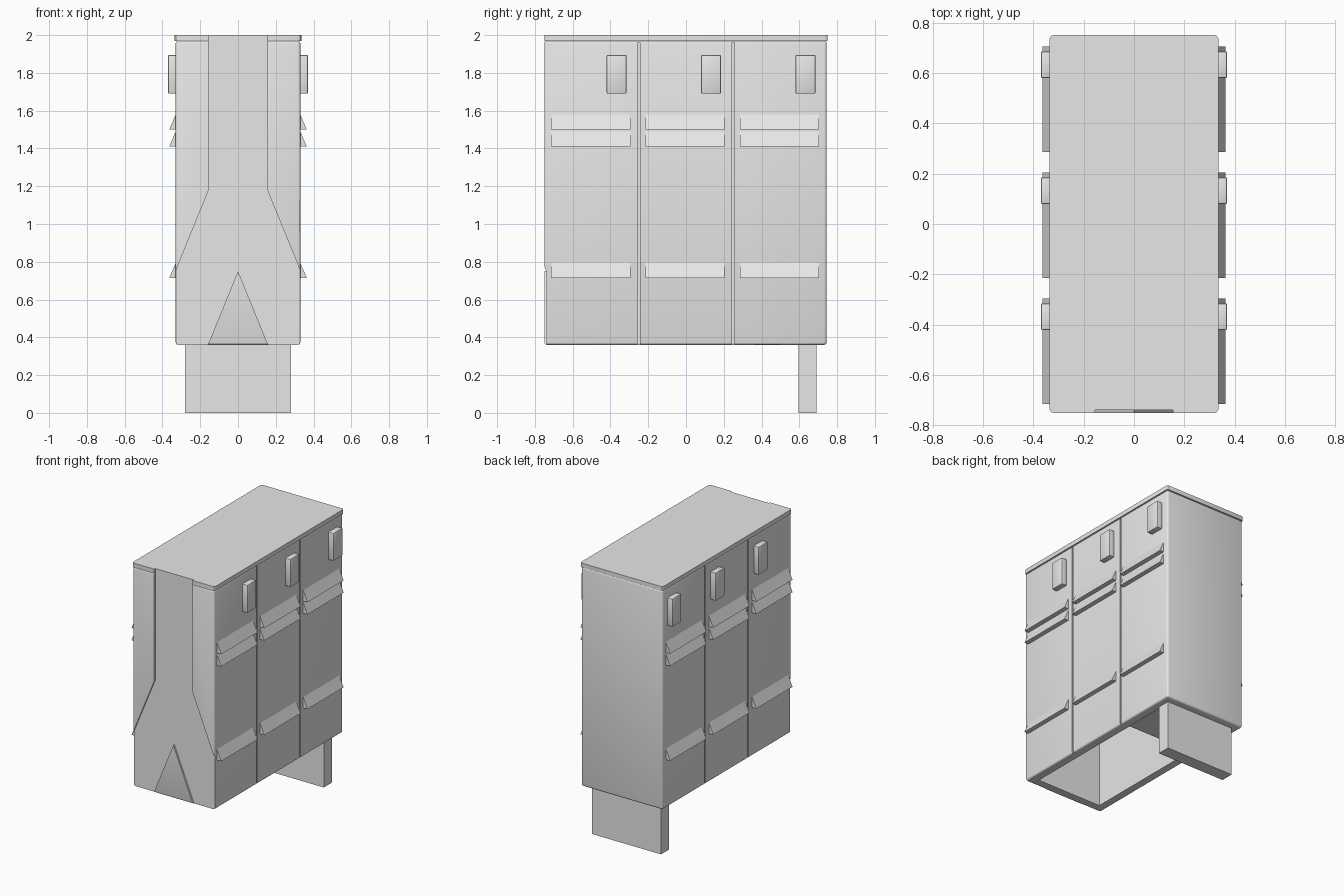
import bpy, bmesh, math
from mathutils import Vector

cube = bpy.data.objects.get("Cube")
if cube:
    bpy.data.objects.remove(cube, do_unlink=True)

grey = bpy.data.materials.new("light_grey")
grey.use_nodes = True
grey.diffuse_color = (0.8, 0.8, 0.8, 1)
grey.node_tree.nodes["Principled BSDF"].inputs["Base Color"].default_value = (0.8, 0.8, 0.8, 1)


def finish(name, bm):
    bmesh.ops.recalc_face_normals(bm, faces=bm.faces)
    mesh = bpy.data.meshes.new(name)
    bm.to_mesh(mesh)
    bm.free()
    mesh.materials.append(grey)
    obj = bpy.data.objects.new(name, mesh)
    bpy.context.collection.objects.link(obj)
    return obj


def box(name, lo, hi, bevel=0, upright_only=False, segments=3):
    """Box between two corners with optional rounded edges."""
    lo, hi = Vector(lo), Vector(hi)
    bm = bmesh.new()
    bmesh.ops.create_cube(bm, size=1)
    for v in bm.verts:
        v.co = Vector(a * b for a, b in zip(v.co, hi - lo)) + (lo + hi) / 2
    if bevel:
        edges = [e for e in bm.edges if not upright_only
                 or abs(e.verts[0].co.z - e.verts[1].co.z) > 0.001]
        bmesh.ops.bevel(bm, geom=edges, offset=bevel, segments=segments,
                        profile=0.5, affect='EDGES')
    return finish(name, bm)


def prism(name, points, direction):
    """Extrude a flat outline of 3D points along a direction."""
    bm = bmesh.new()
    face = bm.faces.new([bm.verts.new(p) for p in points])
    ext = bmesh.ops.extrude_face_region(bm, geom=[face])
    moved = [g for g in ext["geom"] if isinstance(g, bmesh.types.BMVert)]
    bmesh.ops.translate(bm, verts=moved, vec=direction)
    return finish(name, bm)


def carve(obj, cutters):
    """Subtract each cutter from the object."""
    for cutter in cutters:
        cutter.hide_render = True
        mod = obj.modifiers.new("cut", 'BOOLEAN')
        mod.operation, mod.solver, mod.object = 'DIFFERENCE', 'EXACT', cutter
        bpy.context.view_layer.objects.active = obj
        bpy.ops.object.modifier_apply(modifier=mod.name)


def smooth(obj):
    bpy.ops.object.select_all(action='DESELECT')
    obj.select_set(True)
    bpy.context.view_layer.objects.active = obj
    bpy.ops.object.shade_smooth_by_angle(angle=math.radians(30))


# Cabinet body and its slightly wider lid
body = box("cabinet_body", (-0.33, -0.75, 0.36), (0.33, 0.745, 1.97), 0.014)
lid = box("cabinet_lid", (-0.335, -0.75, 1.968), (0.335, 0.75, 2.0), 0.015, True)

# Open underside, shallow rear recess and the gaps between the doors
cutters = [box("cavity_cutter", (-0.265, -0.68, 0.2), (0.265, 0.25, 1.9)),
           box("rear_recess_cutter", (-0.265, 0.24, 0.2), (0.265, 0.685, 0.375))]
for y in (-0.25, 0.25):
    for s in (-1, 1):
        xs = sorted((s * 0.318, s * 0.4))
        cutters.append(box("gap_cutter", (xs[0], y - 0.006, 0.2), (xs[1], y + 0.006, 1.96)))

# Sunken front area: a strip that flares out around a raised triangle
half = [(0.155, 2.1), (0.155, 1.18), (0.4, 0.581), (0.4, 0.2), (0.225, 0.2)]
outline = half + [(0, 0.75)] + [(-x, z) for x, z in reversed(half)]
front_cutter = prism("front_cutter", [(x, -0.738, z) for x, z in outline], (0, -0.2, 0))
cutters.append(front_cutter)

carve(body, cutters)
carve(lid, [front_cutter])
for cutter in cutters:
    bpy.data.objects.remove(cutter, do_unlink=True)
smooth(body)
smooth(lid)

# Support foot under the rear
box("support_foot", (-0.28, 0.595, 0), (0.28, 0.69, 0.45))

# Three doors on each side, each with a latch and three louvres
for s, side in ((1, "left"), (-1, "right")):
    for i in range(3):
        y = (i - 1) * 0.5
        xs = sorted((s * 0.32, s * 0.37))
        smooth(box(f"{side}_latch_{i + 1}", (xs[0], y + 0.08, 1.69),
                   (xs[1], y + 0.185, 1.895), 0.006, segments=2))
        for j, z in enumerate((1.5, 1.41, 0.715)):
            wedge = [(0.32, z), (0.364, z), (0.329, z + 0.082), (0.32, z + 0.082)]
            prism(f"{side}_louvre_{i + 1}_{j + 1}",
                  [(s * px, y - 0.215, pz) for px, pz in wedge], (0, 0.42, 0))
